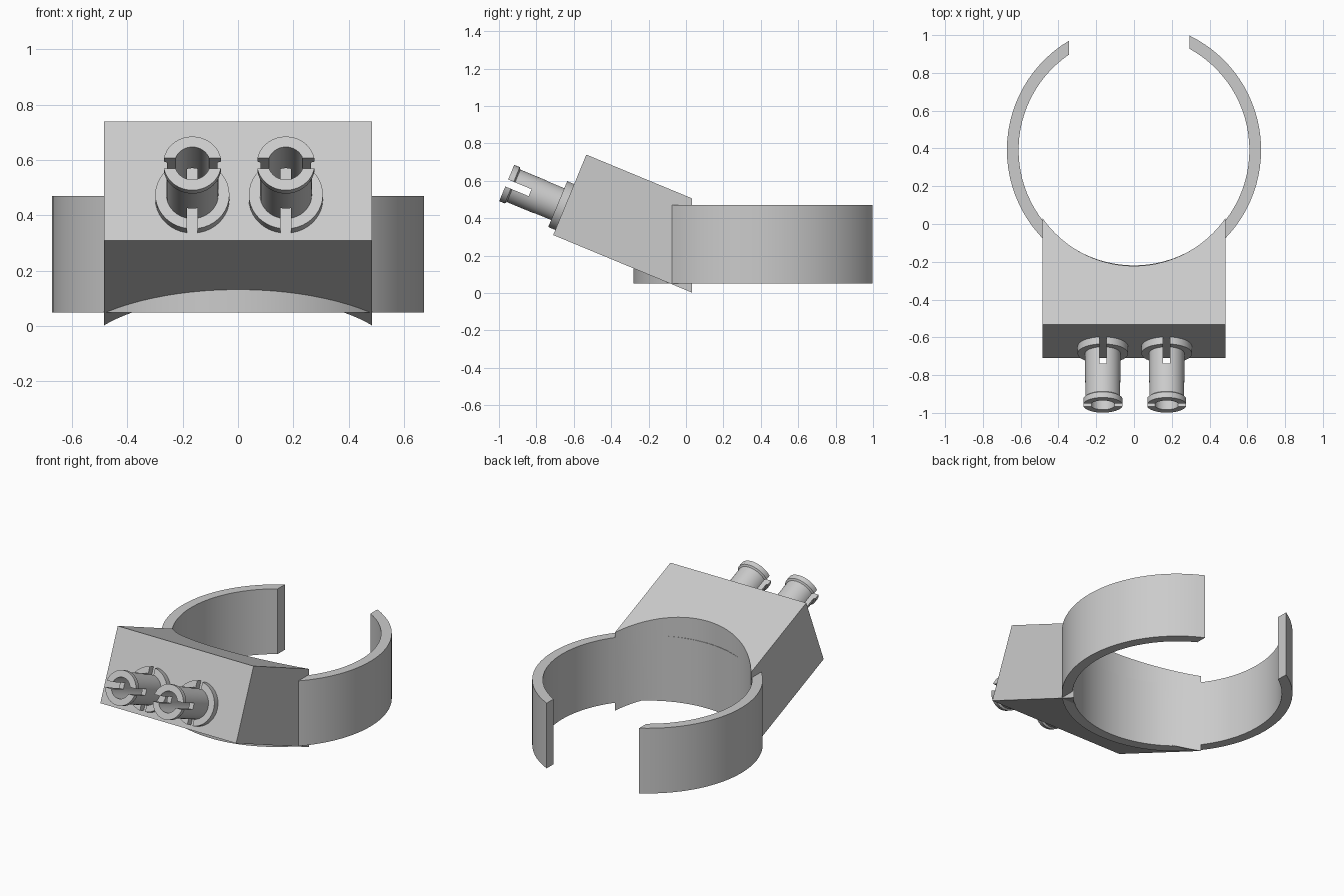
import bpy, bmesh
from math import sin, cos, asin, pi, radians
from mathutils import Matrix, Vector

if "Cube" in bpy.data.objects:
    bpy.data.objects.remove(bpy.data.objects["Cube"], do_unlink=True)

grey = bpy.data.materials.new("light_grey")
grey.use_nodes = True
grey.diffuse_color = (0.6, 0.6, 0.6, 1)
grey.node_tree.nodes["Principled BSDF"].inputs["Base Color"].default_value = (0.6, 0.6, 0.6, 1)


def make_object(name, bm):
    bmesh.ops.recalc_face_normals(bm, faces=bm.faces)
    mesh = bpy.data.meshes.new(name)
    bm.to_mesh(mesh)
    bm.free()
    mesh.materials.append(grey)
    obj = bpy.data.objects.new(name, mesh)
    bpy.context.collection.objects.link(obj)
    return obj


def prism(name, outline, offset):
    """Extrude a closed outline along a vector."""
    bm = bmesh.new()
    face = bm.faces.new([bm.verts.new(p) for p in outline])
    extruded = bmesh.ops.extrude_face_region(bm, geom=[face], use_keep_orig=True)["geom"]
    verts = [v for v in extruded if isinstance(v, bmesh.types.BMVert)]
    bmesh.ops.translate(bm, vec=Vector(offset), verts=verts)
    return make_object(name, bm)


def box(name, centre, size):
    bm = bmesh.new()
    bmesh.ops.create_cube(bm, size=1, matrix=Matrix.Translation(centre) @ Matrix.Diagonal((*size, 1)))
    return make_object(name, bm)


def activate(obj):
    bpy.ops.object.select_all(action="DESELECT")
    obj.select_set(True)
    bpy.context.view_layer.objects.active = obj


def cut(obj, cutter):
    cutter.hide_render = True
    mod = obj.modifiers.new("cut", "BOOLEAN")
    mod.operation, mod.solver, mod.object = "DIFFERENCE", "EXACT", cutter
    activate(obj)
    bpy.ops.object.modifier_apply(modifier=mod.name)
    bpy.data.objects.remove(cutter, do_unlink=True)


def smooth(obj):
    activate(obj)
    bpy.ops.object.shade_smooth_by_angle(angle=radians(30))


# Open clip ring with its gap at the back, ends cut straight
RING_Y, OUTER, INNER = 0.392, 0.673, 0.611
GAP_LEFT, GAP_RIGHT = 0.295, 0.345


def arc(radius, steps=72):
    start = asin(GAP_LEFT / radius)
    end = 2 * pi - asin(GAP_RIGHT / radius)
    angles = [start + (end - start) * i / steps for i in range(steps + 1)]
    return [(radius * sin(a), RING_Y + radius * cos(a), 0.05) for a in angles]


ring = prism("clip_ring", arc(OUTER) + arc(INNER)[::-1], (0, 0, 0.42))
smooth(ring)

# Tilted block, hollowed at the back to follow the ring
HALF = 0.484
side = [(-0.71, 0.31), (-0.533, 0.74), (0.1, 0.478), (0.1, -0.026)]
block = prism("tilted_block", [(-HALF, y, z) for y, z in side], (2 * HALF, 0, 0))
bm = bmesh.new()
bmesh.ops.create_cone(bm, cap_ends=True, segments=96, radius1=0.59, radius2=0.59,
                      depth=3, matrix=Matrix.Translation((0, 0.368, 0)))
cut(block, make_object("block_cutter", bm))
smooth(block)

# Two hollow split pins standing square to the front face
LENGTH, BORE, SHAFT, LIP, FLANGE = 0.335, 0.064, 0.094, 0.105, 0.134
profile = [(BORE, -0.002), (FLANGE, -0.002), (FLANGE, 0.04), (SHAFT, 0.04),
           (SHAFT, LENGTH - 0.04), (LIP, LENGTH - 0.032), (LIP, LENGTH), (BORE, LENGTH)]


def pin(name, x):
    bm = bmesh.new()
    verts = [bm.verts.new((r, 0, z)) for r, z in profile]
    edges = [bm.edges.new((a, b)) for a, b in zip(verts, verts[1:] + verts[:1])]
    bmesh.ops.spin(bm, geom=verts + edges, cent=(0, 0, 0), axis=(0, 0, 1),
                   angle=2 * pi, steps=40, use_merge=True)
    bmesh.ops.remove_doubles(bm, verts=bm.verts, dist=0.0001)
    obj = make_object(name, bm)
    # Sideways slot at the tip, upright slot through the flange
    cut(obj, box("tip_slot", (0, 0, LENGTH), (0.4, 0.04, 0.27)))
    cut(obj, box("base_slot", (0, 0, 0), (0.037, 0.4, 0.27)))
    smooth(obj)
    obj.location = (x, -0.649, 0.46)
    obj.rotation_euler = (radians(67.5), 0, 0)


pin("left_pin", 0.173)
pin("right_pin", -0.165)
